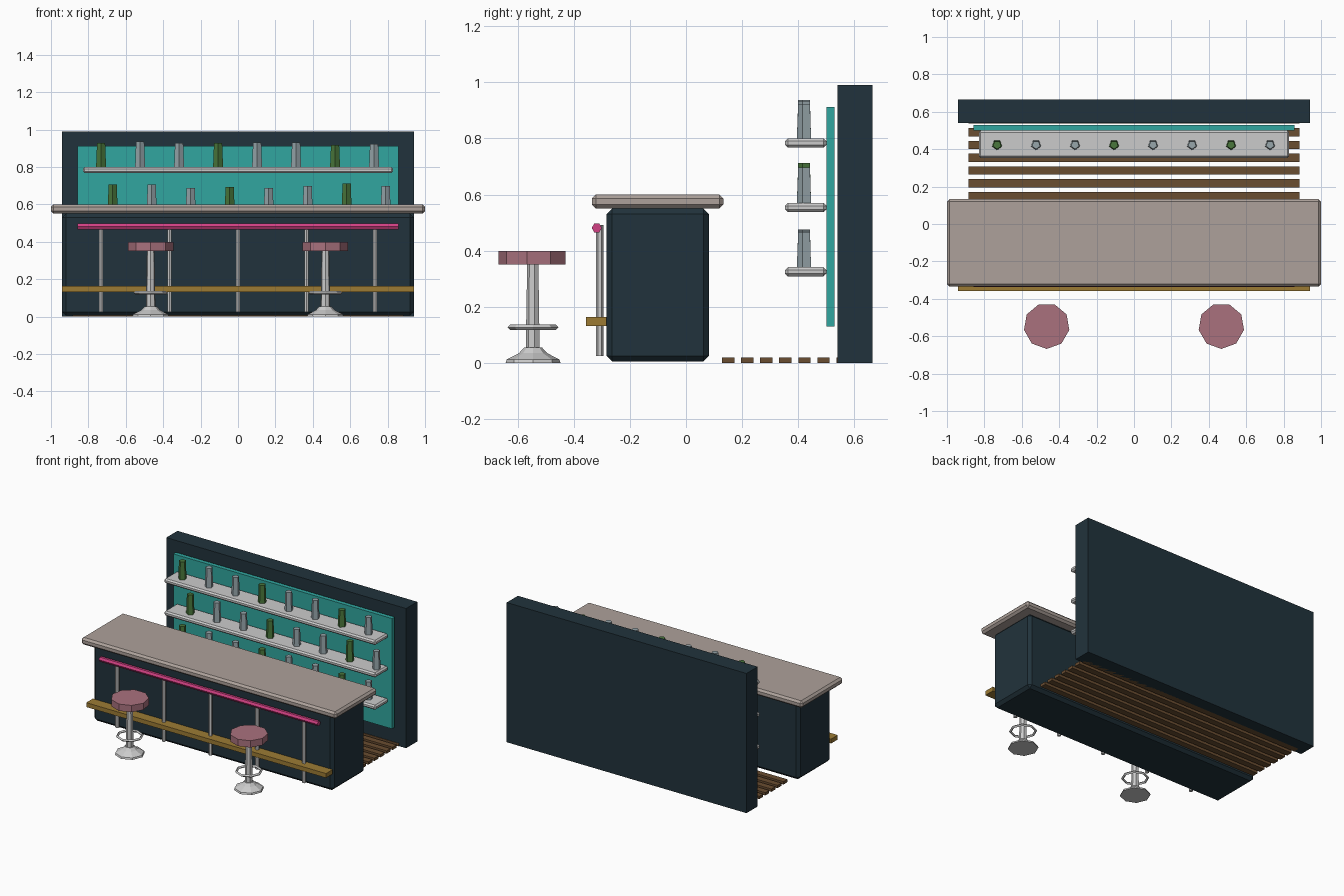
import bpy, bmesh, math
from mathutils import Matrix

if "Cube" in bpy.data.objects:
    bpy.data.objects.remove(bpy.data.objects["Cube"])


def material(name, r, g, b):
    m = bpy.data.materials.new(name)
    m.diffuse_color = tuple((c / 255) ** 2.2 for c in (r, g, b)) + (1,)
    m.use_nodes = True
    m.node_tree.nodes["Principled BSDF"].inputs["Base Color"].default_value = m.diffuse_color
    return m


SLATE = material("slate", 38, 54, 62)
TEAL = material("teal", 52, 165, 158)
TOP = material("counter_stone", 172, 160, 153)
PINK = material("pink", 208, 66, 130)
ROSE = material("rose", 168, 113, 125)
GOLD = material("gold", 155, 122, 55)
WOOD = material("wood", 105, 78, 52)
GREEN = material("green_glass", 75, 118, 62)
GLASS = material("pale_glass", 150, 165, 170)


def finish(name, bm, mat):
    bmesh.ops.recalc_face_normals(bm, faces=bm.faces)
    me = bpy.data.meshes.new(name)
    bm.to_mesh(me)
    bm.free()
    ob = bpy.data.objects.new(name, me)
    bpy.context.collection.objects.link(ob)
    if mat:
        me.materials.append(mat)
    return ob


def box(name, x, y, z, mat=None, chamfer=0):
    """Box from (min, max) ranges, optionally chamfered on every edge."""
    bm = bmesh.new()
    bmesh.ops.create_cube(bm, size=1)
    for v in bm.verts:
        v.co = [r[0] if c < 0 else r[1] for c, r in zip(v.co, (x, y, z))]
    if chamfer:
        bmesh.ops.bevel(bm, geom=bm.edges[:], offset=chamfer, segments=1,
                        affect='EDGES')
    return finish(name, bm, mat)


def lathe(name, loc, profile, sides, mat=None, start=-90, closed=False, axis='Z'):
    """Turn (radius, height) points around z; open profiles are capped."""
    bm = bmesh.new()
    rings = []
    for r, h in profile:
        ring = []
        for i in range(sides):
            a = math.radians(start) + math.tau * i / sides
            ring.append(bm.verts.new((r * math.cos(a), r * math.sin(a), h)))
        rings.append(ring)
    pairs = list(zip(rings, rings[1:]))
    if closed:
        pairs.append((rings[-1], rings[0]))
    for lo, hi in pairs:
        for i in range(sides):
            j = (i + 1) % sides
            bm.faces.new((lo[i], lo[j], hi[j], hi[i]))
    if not closed:
        bm.faces.new(rings[0])
        bm.faces.new(rings[-1])
    if axis == 'X':
        bm.transform(Matrix.Rotation(math.pi / 2, 4, 'Y'))
    bm.transform(Matrix.Translation(loc))
    return finish(name, bm, mat)


# Back wall and lit panel
box("back_wall", (-.94, .94), (.54, .665), (0, .99), SLATE)
box("back_panel", (-.857, .857), (.50, .53), (.13, .912), TEAL)

# Shelves with bottles, every third bottle green
rows = [(.308, -.732, (.127, .135, .125, .13, .133, .128, .12, .125)),
        (.537, -.67, (.137, .137, .117, .122, .117, .127, .142, .127)),
        (.767, -.732, (.127, .137, .127, .127, .132, .132, .117, .122))]
for s, (z, x0, heights) in enumerate(rows):
    box(f"shelf_{s}", (-.83, .83), (.353, .50), (z, z + .033), None, .01)
    for i, h in enumerate(heights):
        lathe(f"bottle_{s}_{i}", (x0 + .2085 * i, .423, z + .033),
              [(.028, 0), (.023, h)], 5,
              GLASS if i % 3 else GREEN)

# Counter
box("counter_body", (-.94, .94), (-.283, .082), (.005, .55), SLATE, .02)
box("counter_top", (-1, 1), (-.335, .133), (.55, .6), TOP, .014)

# Front posts, neon bar and foot rail
for i in range(5):
    x = -.732 + .366 * i
    lathe(f"front_post_{i}", (x, -.307, 0), [(.013, .025), (.013, .492)], 6)
lathe("neon_bar", (0, -.318, .481), [(.018, -.857), (.018, .857)], 6, PINK, axis='X')
box("foot_rail", (-.94, .94), (-.357, -.283), (.132, .163), GOLD)

# Floor slats behind the counter
for i in range(7):
    y = .128 + .068 * i
    box(f"floor_slat_{i}", (-.885, .885), (y, y + .044), (0, .02), WOOD)

# Bar stools
for side, x in (("left", -.467), ("right", .467)):
    at = (x, -.545, 0)
    lathe(f"{side}_stool_seat", at, [(.123, .35), (.123, .398)], 9, ROSE)
    lathe(f"{side}_stool_base", at,
          [(.098, 0), (.094, .012), (.05, .035), (.032, .055)], 8, start=0)
    lathe(f"{side}_stool_column", at, [(.026, .05), (.021, .351)], 7)
    lathe(f"{side}_stool_foot_ring", at,
          [(.091, .127), (.082, .136), (.073, .127), (.082, .118)], 8,
          start=0, closed=True)
